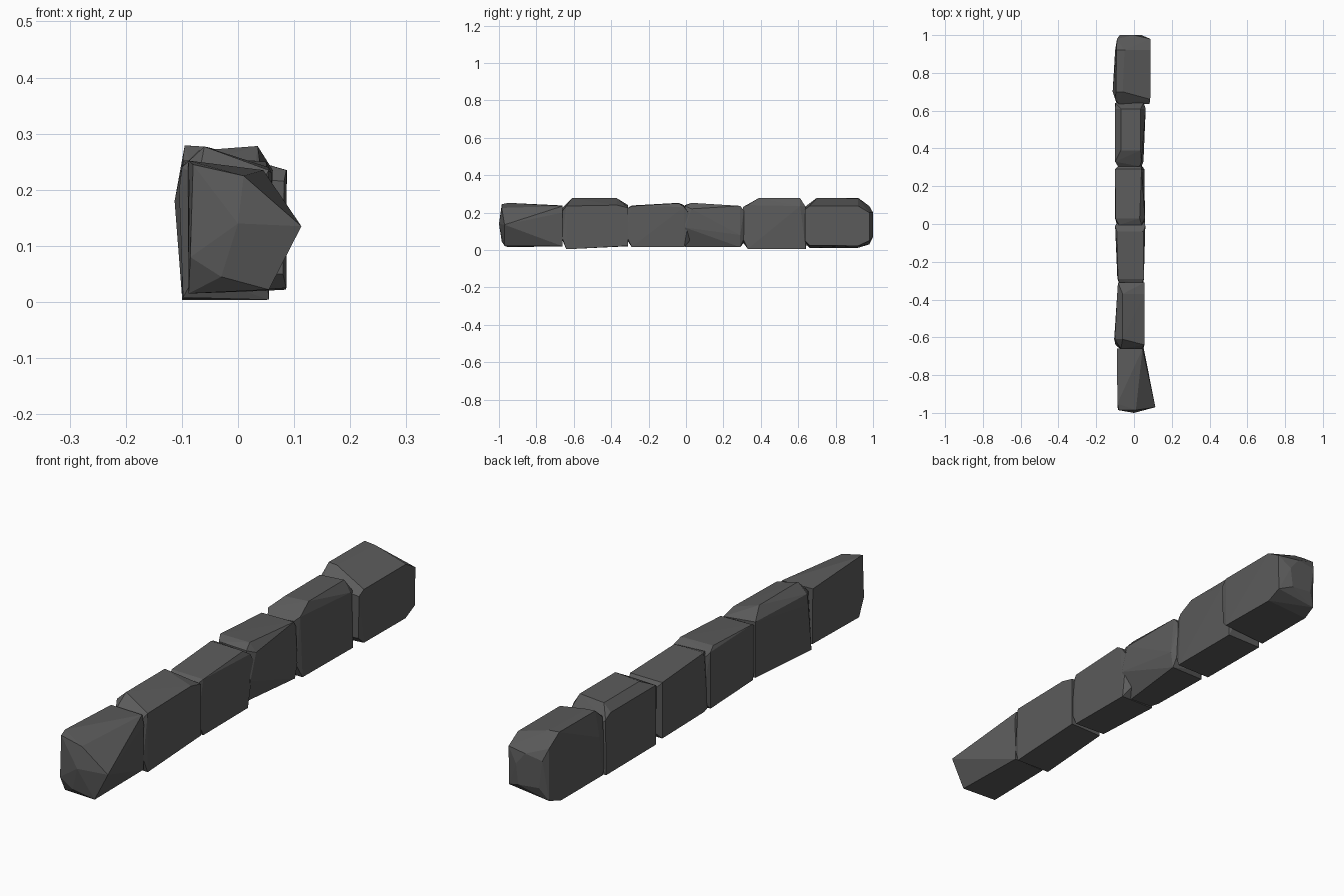
import bpy, bmesh

stone_mat = bpy.data.materials.new("dark grey stone")
stone_mat.diffuse_color = (0.105, 0.105, 0.105, 1)


def stone(name, *sections):
    """Rough stone: convex hull around (y, [(x, z), ...]) cross-sections."""
    bm = bmesh.new()
    for y, pts in sections:
        for x, z in pts:
            bm.verts.new((x, y, z))
    res = bmesh.ops.convex_hull(bm, input=bm.verts[:])
    junk = {g for k in ("geom_interior", "geom_unused") for g in res[k]
            if isinstance(g, bmesh.types.BMVert)}
    bmesh.ops.delete(bm, geom=list(junk), context='VERTS')
    bmesh.ops.recalc_face_normals(bm, faces=bm.faces[:])
    me = bpy.data.meshes.new(name)
    bm.to_mesh(me)
    bm.free()
    me.materials.append(stone_mat)
    ob = bpy.data.objects.new(name, me)
    bpy.context.collection.objects.link(ob)


# front stone, with a pointed ridge on its right side
stone("front_stone",
      (-1.0, [(0, .14)]),
      (-.985, [(-.08, .245), (.01, .225), (-.03, .045), (-.085, .08)]),
      (-.97, [(.113, .135), (.055, .022)]),
      (-.95, [(-.088, .252), (-.088, .015)]),
      (-.66, [(-.09, .238), (.045, .235), (.052, .2), (.05, .02), (-.088, .02)]))

# tall second stone
stone("second_stone",
      (-.66, [(-.07, .225), (.04, .21), (.05, .06), (-.075, .05)]),
      (-.64, [(.055, .235), (.055, .004), (-.098, .008)]),
      (-.61, [(-.06, .277), (-.105, .2), (-.1, .24)]),
      (-.37, [(-.06, .277), (.055, .24)]),
      (-.31, [(-.085, .24), (.055, .225), (.055, .022), (-.085, .02)]))

# third stone, tapering under its back end
stone("third_stone",
      (-.32, [(-.075, .22), (.04, .22), (.05, .08), (-.075, .06)]),
      (-.29, [(-.085, .238), (.052, .235), (.052, .015), (-.088, .02)]),
      (-.01, [(-.1, .24), (.06, .23), (.05, .015), (-.1, .018)]),
      (-.04, [(-.09, .252), (.05, .25)]),
      (.02, [(-.07, .2), (.055, .19), (.03, .05), (-.08, .06)]))

# fourth stone, undercut on the right
stone("fourth_stone",
      (-.005, [(-.08, .24), (.04, .235), (.058, .12), (.01, .015), (-.09, .02)]),
      (.03, [(-.098, .252), (.03, .252), (.058, .22), (-.1, .02)]),
      (.29, [(-.1, .235), (.04, .236), (.055, .08), (.045, .015), (-.1, .015)]),
      (.31, [(-.08, .21), (.035, .21), (.04, .06), (-.08, .04)]))

# fifth stone, with a high back right corner
stone("fifth_stone",
      (.305, [(-.085, .22), (.03, .23), (.04, .06), (-.08, .04)]),
      (.33, [(-.1, .24), (.04, .24), (.05, .006), (-.1, .006)]),
      (.39, [(-.07, .27), (.035, .278)]),
      (.61, [(-.07, .27), (.035, .278), (.062, .235), (-.1, .24)]),
      (.64, [(-.098, .22), (.05, .23), (.052, .004), (-.1, .004)]),
      (.65, [(-.08, .2), (.03, .2), (.03, .06), (-.08, .06)]))

# wide back stone
stone("back_stone",
      (.635, [(.082, .215), (.08, .05), (-.08, .23), (-.09, .04)]),
      (.66, [(.086, .025), (.086, .235), (-.1, .012), (-.1, .24)]),
      (.7, [(-.113, .18), (-.095, .279), (-.06, .277)]),
      (.92, [(-.1, .17), (-.093, .279), (-.05, .275), (.087, .235),
             (.085, .022), (-.1, .012)]),
      (.98, [(-.09, .235), (.086, .2), (.084, .05), (-.09, .03)]),
      (1.0, [(-.075, .19), (0, .2), (.04, .15), (.03, .07), (-.06, .08)]))
